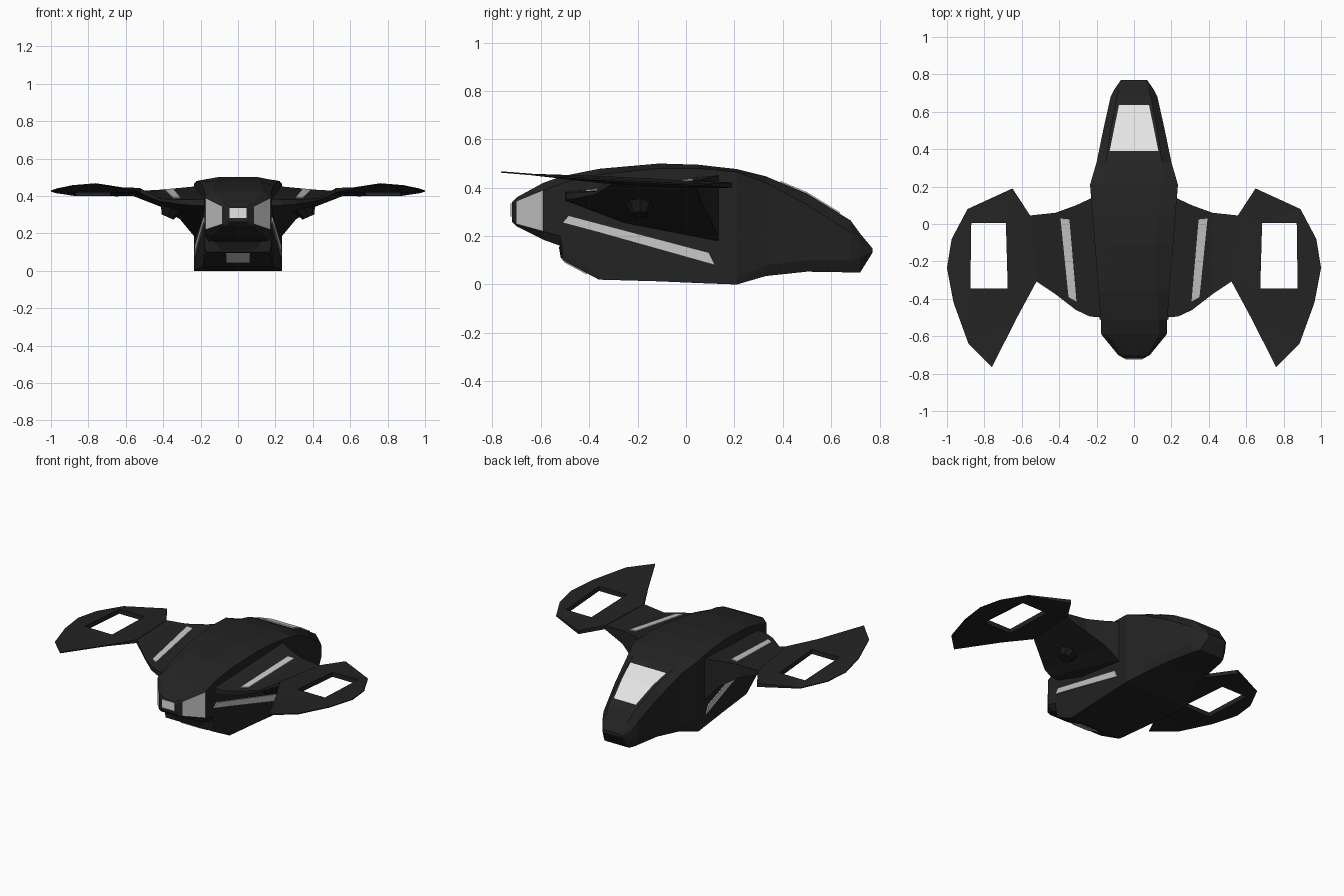
import bpy, bmesh
from mathutils import Vector

if "Cube" in bpy.data.objects:
    bpy.data.objects.remove(bpy.data.objects["Cube"])


def material(name, v):
    m = bpy.data.materials.new(name)
    m.diffuse_color = (v, v, v, 1)
    m.use_nodes = True
    m.node_tree.nodes["Principled BSDF"].inputs["Base Color"].default_value = m.diffuse_color
    return m


BLACK = material("hull black", 0.017)
DARK = material("vent black", 0.009)
GREY = material("light grey trim", 0.57)
WHITE = material("white glass", 0.78)


def finish(name, bm, mats, mirror=False, thick=0):
    bmesh.ops.recalc_face_normals(bm, faces=bm.faces[:])
    me = bpy.data.meshes.new(name)
    bm.to_mesh(me)
    bm.free()
    for m in mats:
        me.materials.append(m)
    ob = bpy.data.objects.new(name, me)
    bpy.context.collection.objects.link(ob)
    if thick:
        mod = ob.modifiers.new("thickness", 'SOLIDIFY')
        mod.thickness = thick
        mod.offset = 0
    if mirror:
        ob.modifiers.new("mirror", 'MIRROR')
    return ob


def loft(rings):
    """Skin closed rings and cap the ends; returns bmesh and faces per span."""
    bm = bmesh.new()
    vs = [[bm.verts.new(p) for p in r] for r in rings]
    n = len(rings[0])
    spans = [[bm.faces.new((a[i], a[(i + 1) % n], b[(i + 1) % n], b[i])) for i in range(n)]
             for a, b in zip(vs, vs[1:])]
    bm.faces.new(vs[0])
    bm.faces.new(vs[-1])
    return bm, spans


def plate(name, rows, mat, mirror=False):
    """Thin panel made of rows of two points."""
    bm = bmesh.new()
    vs = [[bm.verts.new(p) for p in r] for r in rows]
    for a, b in zip(vs, vs[1:]):
        bm.faces.new((a[0], a[1], b[1], b[0]))
    return finish(name, bm, [mat], mirror, 0.008)


# Fuselage: y, bottom width, bottom z, side width, side low z, shoulder z, roof width, roof z
SECTIONS = [
    (-.72, .045, .26, .05, .275, .325, .045, .34),
    (-.70, .07, .24, .085, .25, .345, .07, .36),
    (-.59, .14, .185, .175, .22, .39, .135, .42),
    (-.52, .16, .16, .177, .20, .415, .13, .445),
    (-.51, .17, .10, .178, .14, .42, .13, .448),
    (-.36, .19, .02, .19, .04, .455, .12, .478),
    (-.11, .21, .013, .21, .03, .48, .11, .50),
    (.05, .222, .006, .222, .03, .48, .125, .495),
    (.21, .235, .0, .235, .03, .465, .15, .477),
    (.33, .185, .035, .20, .08, .42, .15, .447),
    (.50, .14, .053, .165, .10, .33, .125, .375),
    (.68, .105, .05, .125, .10, .215, .09, .265),
    (.72, .09, .05, .105, .11, .175, .08, .21),
    (.77, .06, .13, .07, .137, .143, .06, .15),
]
rings = []
for y, wb, zb, w, zm, zs, wt, zt in SECTIONS:
    half = [(wb, zb), (w, zm), (w, zs), (wt, zt)]
    rings.append([(x, y, z) for x, z in half] + [(-x, y, z) for x, z in reversed(half)])
bm, spans = loft(rings)
for i in (1, 5):                       # nose side windows
    spans[1][i].material_index = 1
finish("fuselage", bm, [BLACK, GREY])

# Nose light, chin vent, chin lamp
plate("nose_light", [[(-.045, -.721, z), (.045, -.721, z)] for z in (.282, .335)], WHITE)
plate("chin_vent", [[(-.085, -.513, .108), (.085, -.513, .108)],
                    [(-.13, -.522, .158), (.13, -.522, .158)]], DARK)
plate("chin_lamp", [[(-.065, -.502, .095), (.065, -.502, .095)],
                    [(-.065, -.408, .045), (.065, -.408, .045)]], GREY)

# Rear roof window
plate("roof_window", [[(-w, y, z + .002), (w, y, z + .002)]
                      for w, y, z in ((.13, .39, .4216), (.108, .50, .375), (.08, .635, .2925))], WHITE)


# Long side stripe following the tapered hull wall
def wall(y, z):
    return (.181 + .079 * (y + .51), y, z)


plate("side_stripe", [[wall(-.51, .255), wall(-.485, .285)], [wall(-.36, .215), wall(-.36, .252)],
                      [wall(.12, .08), wall(.095, .132)]], GREY, True)


# Wing: thick root thinning out to the pod
def wing_top(x, y):
    return .4475 - .05 * x + .11 * y


def pod_mid(y):
    return .41 + .055 * max(0, (.19 - y) / .955) ** 1.5


wing = []
for x, yf, yb, bf, bb in ((.14, -.50, .14, .345, .10), (.235, -.495, .135, .35, .185),
                          (.31, -.46, .10, .355, .275), (.42, -.375, .06, .372, .345)):
    wing.append([(x, yf, wing_top(x, yf)), (x, yb, wing_top(x, yb)), (x, yb, bb), (x, yf, bf)])
f, b = pod_mid(-.305), pod_mid(.045)
wing.append([(.525, -.305, f + .012), (.56, .045, b + .012), (.56, .045, b - .014), (.525, -.305, f - .014)])
finish("wing", loft(wing)[0], [BLACK], True)
plate("wing_stripe", [[(x, y, wing_top(x, y) + .002) for x, y in row] for row in
                      (((.393, .03), (.345, .025)), ((.35, -.39), (.307, -.415)))], GREY, True)

# Wing-tip pod with a rectangular opening
OUTER = [(.555, .045), (.65, .19), (.89, .08), (.975, -.08), (1, -.235), (.965, -.42),
         (.885, -.64), (.76, -.765), (.62, -.49), (.52, -.305)]
HOLE = [(.685, .005), (.87, .005), (.875, -.345), (.675, -.345)]
bm = bmesh.new()
for loop in (OUTER, HOLE):
    vs = [bm.verts.new((x, y, 0)) for x, y in loop]
    for i in range(len(vs)):
        bm.edges.new((vs[i - 1], vs[i]))
bmesh.ops.triangle_fill(bm, edges=bm.edges[:], use_beauty=True, use_dissolve=False, normal=Vector((0, 0, 1)))
ret = bmesh.ops.extrude_face_region(bm, geom=bm.faces[:], use_keep_orig=True)
upper = {g for g in ret["geom"] if isinstance(g, bmesh.types.BMVert)}
holes = {(round(x, 3), round(y, 3)) for x, y in HOLE}
for v in bm.verts:
    x, y = v.co.x, v.co.y
    if (round(x, 3), round(y, 3)) in holes:
        t = .015
    elif x < .6 or y > .1:
        t = .012
    else:
        t = .003
    v.co.z = pod_mid(y) + (t if v in upper else -t)
finish("wing_pod", bm, [BLACK], True)

# Small thruster under each wing
bm = bmesh.new()
bmesh.ops.create_cone(bm, cap_ends=True, segments=8, radius1=.065, radius2=.035, depth=.06)
thruster_dir = Vector((.4, 0, -.9))
rot = thruster_dir.to_track_quat('Z', 'Y').to_matrix()
bmesh.ops.rotate(bm, verts=bm.verts[:], cent=(0, 0, 0), matrix=rot)
bmesh.ops.translate(bm, verts=bm.verts[:], vec=(.365, -.19, .315))
finish("thruster", bm, [DARK], True)
